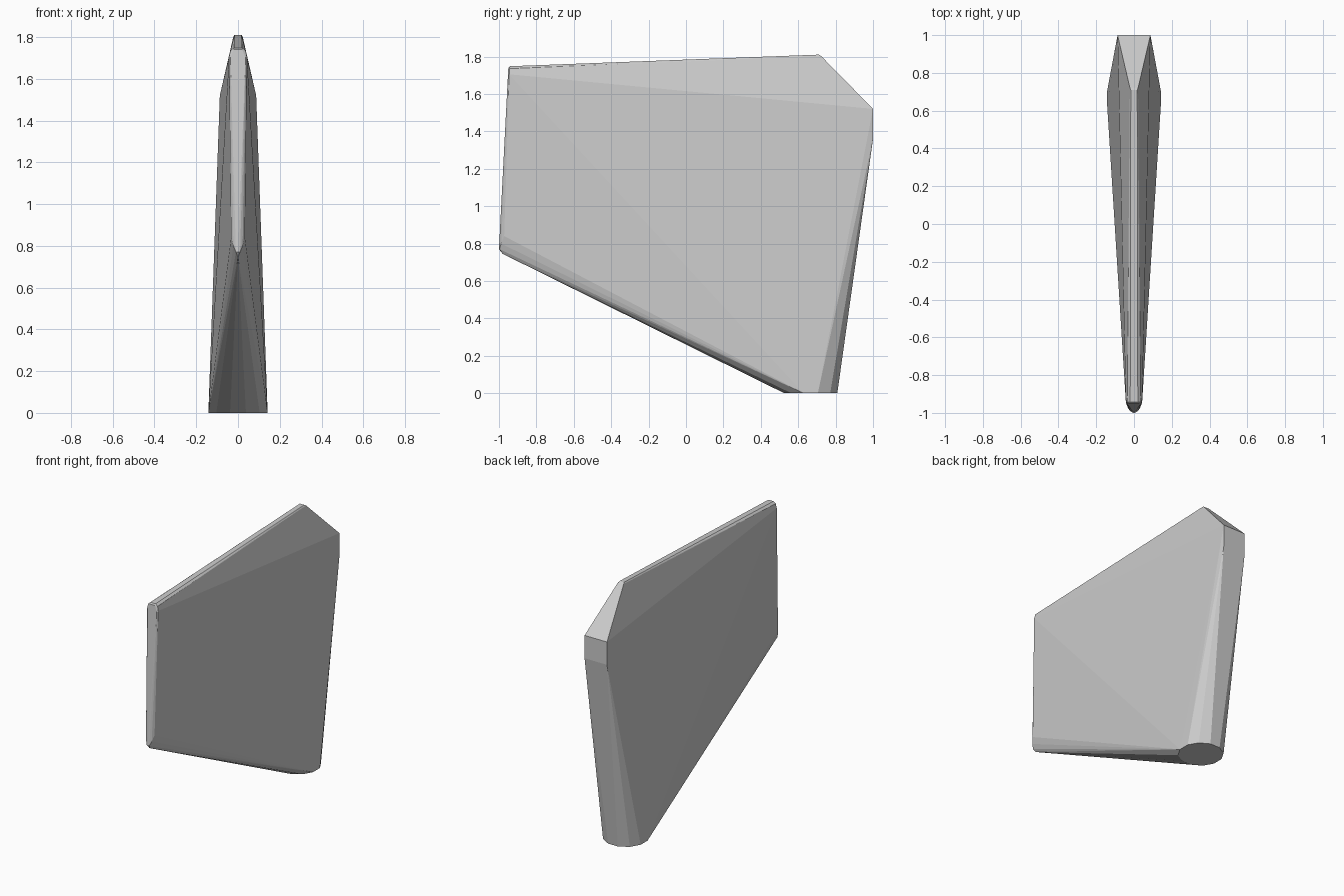
import bpy, bmesh, math

if "Cube" in bpy.data.objects:
    bpy.data.objects.remove(bpy.data.objects["Cube"])

grey = bpy.data.materials.new("light_grey")
grey.diffuse_color = (0.6, 0.6, 0.6, 1)
grey.use_nodes = True
grey.node_tree.nodes["Principled BSDF"].inputs["Base Color"].default_value = grey.diffuse_color

# Right half of the fin outline; x = 0 points lie on the middle plane
half = [
    # rounded upper front corner
    (0.043, -0.945, 1.705), (0.036, -0.943, 1.735), (0.02, -0.942, 1.748),
    (0.02, -0.95, 1.74), (0.036, -0.952, 1.70),
    # narrow lower front tip
    (0.033, -0.972, 0.84), (0.022, -0.988, 0.80), (0.01, -0.997, 0.77),
    (0.0, -1.0, 0.77), (0.0, -0.98, 0.745),
    # upper rear ridge and blunt rear edge
    (0.017, 0.71, 1.81), (0.022, 0.722, 1.803),
    (0.087, 1.0, 1.52), (0.087, 1.0, 1.36),
]
points = set(half) | {(-x, y, z) for x, y, z in half}

# Round foot with twelve sides
R, FOOT_Y, SIDES = 0.147, 0.667, 12
for i in range(SIDES):
    a = 2 * math.pi * (i + 0.5) / SIDES
    points.add((R * math.cos(a), FOOT_Y + R * math.sin(a), 0.0))

# Wrap the outline and foot in one faceted skin
bm = bmesh.new()
for p in sorted(points):
    bm.verts.new(p)
res = bmesh.ops.convex_hull(bm, input=bm.verts[:])
loose = [v for v in bm.verts if not v.link_faces]
bmesh.ops.delete(bm, geom=loose, context='VERTS')
bmesh.ops.dissolve_limit(bm, angle_limit=math.radians(0.3),
                         verts=bm.verts[:], edges=bm.edges[:])
bmesh.ops.recalc_face_normals(bm, faces=bm.faces[:])

mesh = bpy.data.meshes.new("fin")
bm.to_mesh(mesh)
bm.free()
mesh.materials.append(grey)
fin = bpy.data.objects.new("fin", mesh)
bpy.context.collection.objects.link(fin)
